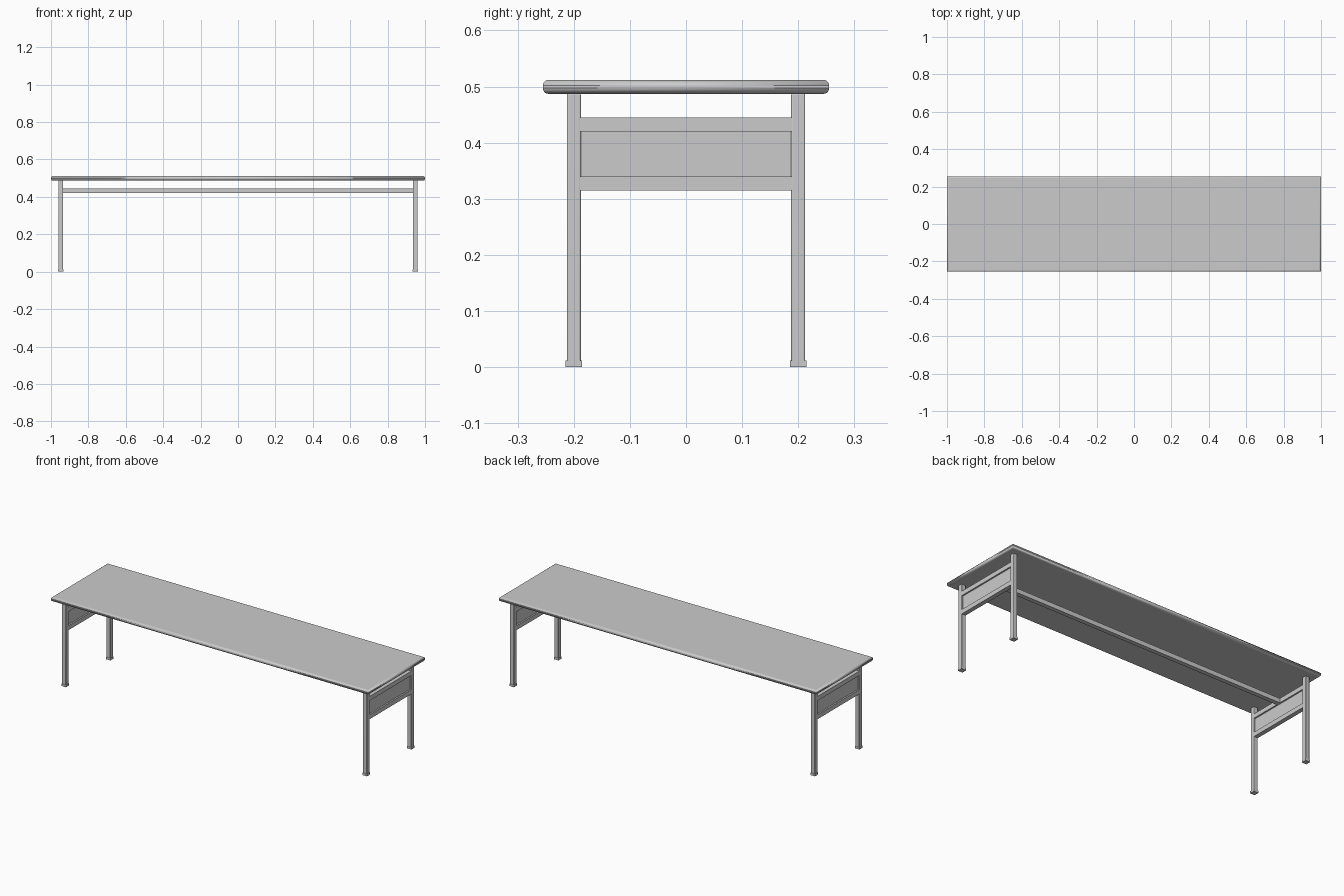
import bpy
import math

if "Cube" in bpy.data.objects:
    bpy.data.objects.remove(bpy.data.objects["Cube"])


def box(name, center, size, bevel=0.0, segments=3):
    bpy.ops.mesh.primitive_cube_add(size=1, location=center)
    obj = bpy.context.object
    obj.name = name
    obj.scale = size
    bpy.ops.object.transform_apply(location=False, rotation=False, scale=True)
    if bevel:
        mod = obj.modifiers.new("soft_edges", 'BEVEL')
        mod.width = bevel
        mod.segments = segments
        bpy.ops.object.shade_smooth_by_angle(angle=math.radians(35))
    return obj


# Bench top: long edges and ends rounded, plan corners left square
top = box("bench_top", (0, 0, 0.4995), (2.0, 0.51, 0.025), 0.010, 5)
weights = top.data.attributes.new("bevel_weight_edge", 'FLOAT', 'EDGE')
for edge in top.data.edges:
    a, b = (top.data.vertices[i].co for i in edge.vertices)
    weights.data[edge.index].value = 1.0 if abs(a.z - b.z) < 1e-4 else 0.0
top.modifiers["soft_edges"].limit_method = 'WEIGHT'

LEG_X, LEG_Y, LEG = 0.948, 0.2, 0.025

for sx, end in ((-1, "left"), (1, "right")):
    x = sx * LEG_X
    # Legs with small foot caps
    for sy, side in ((-1, "front"), (1, "back")):
        y = sy * LEG_Y
        box(f"{side}_{end}_leg", (x, y, 0.245), (LEG, LEG, 0.486), 0.003)
        box(f"{side}_{end}_foot", (x, y, 0.006), (0.029, 0.029, 0.012))
    # End frame: two rails and a recessed panel
    for z, level in ((0.3275, "lower"), (0.4325, "upper")):
        box(f"{end}_{level}_rail", (x, 0, z), (LEG, 0.378, 0.025))
    box(f"{end}_panel", (x, 0, 0.38), (0.008, 0.378, 0.082))

# Long stretcher joining the end frames
box("stretcher", (0, 0, 0.4325), (2 * LEG_X - LEG + 0.002, 0.025, 0.025))
